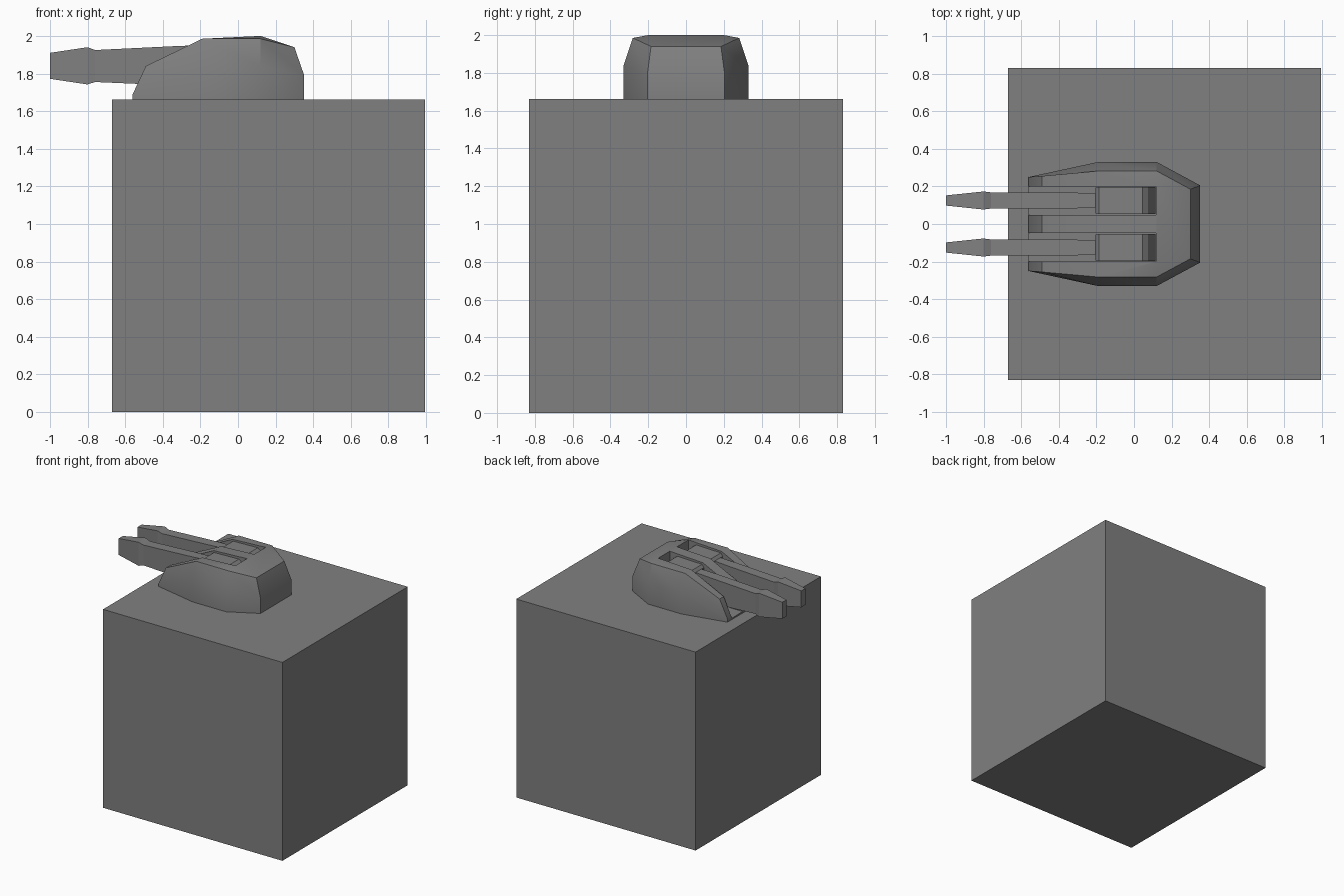
import bpy, bmesh

if "Cube" in bpy.data.objects:
    bpy.data.objects.remove(bpy.data.objects["Cube"])

# Dark grey for every part
grey = bpy.data.materials.new("dark_grey")
grey.diffuse_color = (0.216, 0.216, 0.216, 1)
grey.use_nodes = True
grey.node_tree.nodes["Principled BSDF"].inputs["Base Color"].default_value = grey.diffuse_color


def make_object(name, verts, faces):
    mesh = bpy.data.meshes.new(name)
    bm = bmesh.new()
    vs = [bm.verts.new(v) for v in verts]
    for f in faces:
        bm.faces.new([vs[i] for i in f])
    bmesh.ops.recalc_face_normals(bm, faces=bm.faces)
    bm.to_mesh(mesh)
    bm.free()
    mesh.materials.append(grey)
    obj = bpy.data.objects.new(name, mesh)
    bpy.context.collection.objects.link(obj)
    return obj


def loft(name, sections, yc=0.0):
    """Rectangular sections along x: (x, half width, z low, z high)."""
    verts, faces = [], []
    for x, w, z0, z1 in sections:
        verts += [(x, yc - w, z0), (x, yc + w, z0), (x, yc + w, z1), (x, yc - w, z1)]
    for s in range(len(sections) - 1):
        a = 4 * s
        for i in range(4):
            j = (i + 1) % 4
            faces.append((a + i, a + j, a + j + 4, a + i + 4))
    n = len(verts)
    faces += [(0, 1, 2, 3), (n - 4, n - 3, n - 2, n - 1)]
    return make_object(name, verts, faces)


# Base block
loft("base_block", [(-0.67, 0.83, 0, 1.663), (0.993, 0.83, 0, 1.663)])

# Turret shell: three mirrored outlines, then a slightly crowned roof
rings = [
    [(-0.56, 0.25, 1.655), (-0.19, 0.33, 1.655), (0.12, 0.33, 1.655), (0.352, 0.205, 1.655)],
    [(-0.56, 0.25, 1.69), (-0.19, 0.33, 1.84), (0.12, 0.33, 1.84), (0.352, 0.205, 1.79)],
    [(-0.49, 0.255, 1.84), (-0.19, 0.282, 1.985), (0.12, 0.282, 1.985), (0.30, 0.185, 1.94)],
]
verts, faces = [], []
for ring in rings:
    verts += ring + [(x, -y, z) for x, y, z in reversed(ring)]
for r in (0, 8):
    for i in range(8):
        j = (i + 1) % 8
        faces.append((r + i, r + j, r + j + 8, r + i + 8))
verts += [(0.12, 0.2, 2.0), (0.12, -0.2, 2.0)]
faces += [tuple(range(8)), (16, 17, 22, 23), (17, 24, 25, 22), (17, 18, 24),
          (22, 25, 21), (18, 19, 24), (24, 19, 20, 25), (25, 20, 21)]
turret = make_object("turret_shell", verts, faces)

# Gun slots cut through the front of the shell
for side in (-1, 1):
    cutter = loft("slot_cutter", [(-0.7, 0.076, 1.675, 2.1), (0.117, 0.076, 1.675, 2.1)], side * 0.124)
    cutter.hide_render = True
    mod = turret.modifiers.new("slot", 'BOOLEAN')
    mod.operation = 'DIFFERENCE'
    mod.solver = 'EXACT'
    mod.object = cutter
    bpy.ops.object.select_all(action='DESELECT')
    bpy.context.view_layer.objects.active = turret
    turret.select_set(True)
    bpy.ops.object.modifier_apply(modifier=mod.name)
    bpy.data.objects.remove(cutter)
bpy.ops.object.shade_smooth_by_angle(angle=0.5)

# Twin guns: tapered barrel with muzzle, and a breech sloping down into the slot
for side, label in ((-1, "right"), (1, "left")):
    yc = side * 0.125
    loft(label + "_barrel", [
        (-1.0, 0.027, 1.772, 1.91), (-0.8, 0.048, 1.742, 1.94),
        (-0.76, 0.043, 1.755, 1.925), (-0.35, 0.043, 1.737, 1.945),
        (-0.18, 0.037, 1.73, 1.952)], yc)
    loft(label + "_breech", [
        (-0.205, 0.068, 1.72, 1.95), (-0.185, 0.073, 1.70, 1.972),
        (0.045, 0.073, 1.70, 1.978), (0.075, 0.073, 1.70, 1.955),
        (0.115, 0.073, 1.70, 1.85)], yc)
